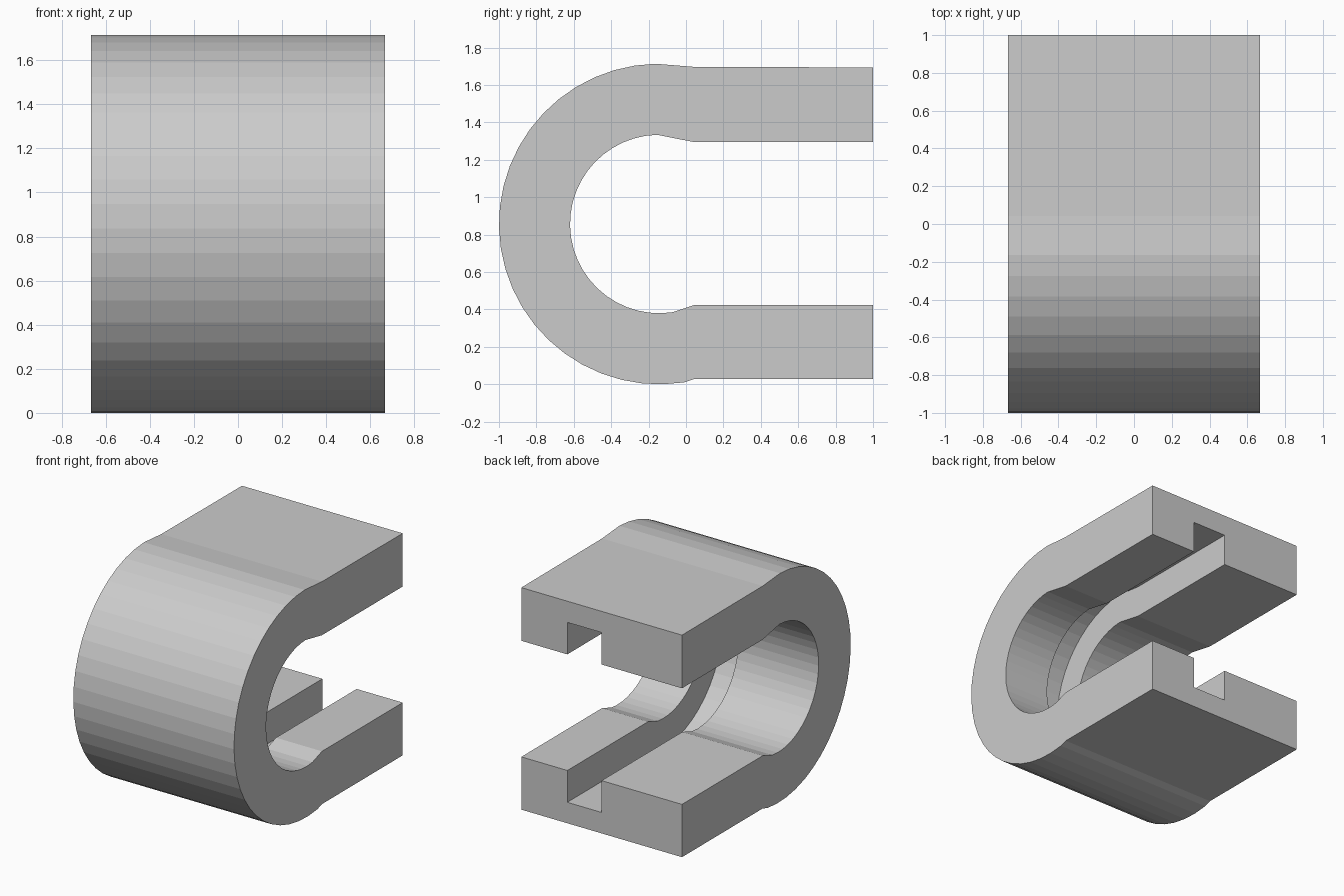
import bpy, bmesh
from math import sin, cos, radians

if "Cube" in bpy.data.objects:
    bpy.data.objects.remove(bpy.data.objects["Cube"])

HALF = 0.667                 # half width along x
CY, CZ = -0.143, 0.857       # centre of the bend
R_OUT, R_IN, R_FLOOR = 0.857, 0.477, 0.703
GROOVE = (0.0, 0.285)        # groove extent along x
JOIN_Y = 0.043               # where the arms meet the bend


def bend(r, deg):
    """Point on the bend: 0 degrees faces -y, 90 faces up."""
    a = radians(deg)
    return CY - r * cos(a), CZ + r * sin(a)


def arm(y, outer, floor, inner):
    return (y, outer), (y, floor), (y, inner)


def section(station):
    """Grooved cross-section loop at one station of the path."""
    outer, floor, inner = station
    g0, g1 = GROOVE
    loop = [(-HALF, outer), (HALF, outer), (HALF, inner), (g1, inner),
            (g1, floor), (g0, floor), (g0, inner), (-HALF, inner)]
    return [(x, p[0], p[1]) for x, p in loop]


# Path stations: lower arm, bend with 48 steps per full turn, upper arm
lower = (0.028, 0.185, 0.424)
upper = (1.694, 1.535, 1.295)
stations = [arm(1.0, *lower), arm(JOIN_Y, *lower)]
for i in range(-13, 14 - 1):
    deg = -1.35 + 7.5 * i
    stations.append(tuple(bend(r, deg) for r in (R_OUT, R_FLOOR, R_IN)))
stations += [arm(JOIN_Y, 1.697, *upper[1:]), arm(1.0, *upper)]

# Sweep the section along the path and cap both ends
bm = bmesh.new()
rings = [[bm.verts.new(co) for co in section(s)] for s in stations]
for a, b in zip(rings, rings[1:]):
    for k in range(8):
        n = (k + 1) % 8
        bm.faces.new((a[k], a[n], b[n], b[k]))
bm.faces.new(rings[0])
bm.faces.new(rings[-1])
bmesh.ops.recalc_face_normals(bm, faces=bm.faces)

mesh = bpy.data.meshes.new("grooved_clip")
bm.to_mesh(mesh)
bm.free()
bpy.context.collection.objects.link(bpy.data.objects.new("grooved_clip", mesh))
